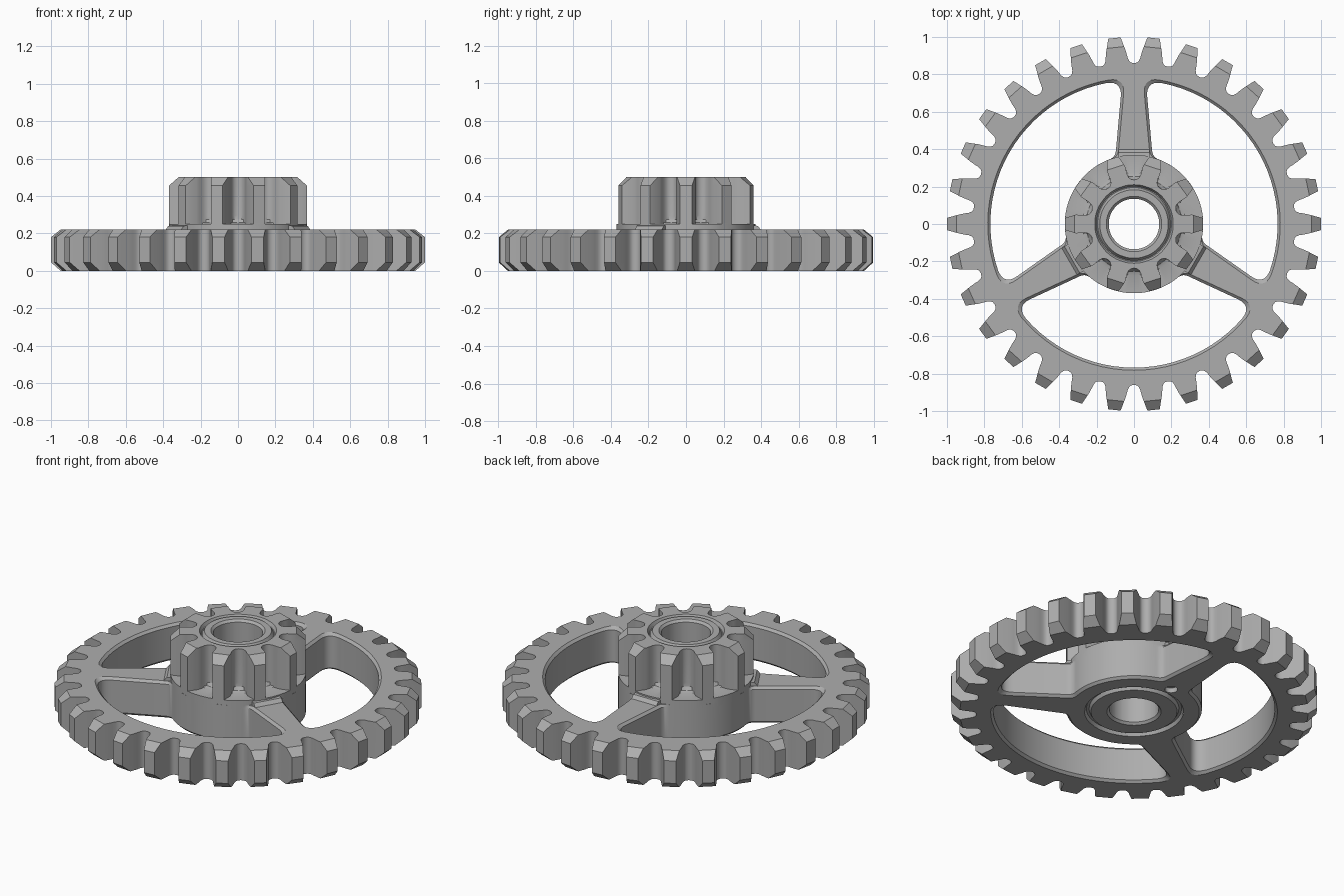
import bpy, bmesh
from math import sin, cos, pi, radians, sqrt, atan2, asin
from mathutils import Vector

if "Cube" in bpy.data.objects:
    bpy.data.objects.remove(bpy.data.objects["Cube"])

grey = bpy.data.materials.new("grey plastic")
grey.use_nodes = True
grey.diffuse_color = (0.42, 0.42, 0.42, 1)
grey.node_tree.nodes["Principled BSDF"].inputs["Base Color"].default_value = (0.42, 0.42, 0.42, 1)

HEIGHT = 0.22      # thickness of the wheel
HUB_R = 0.37
RIM_R = 0.768
EDGE = 0.014       # chamfer of the spoke openings
SEAT_R = 0.27      # where the hub's underside takes over


def finish(bm, name):
    bmesh.ops.remove_doubles(bm, verts=bm.verts, dist=1e-5)
    bmesh.ops.recalc_face_normals(bm, faces=bm.faces)
    mesh = bpy.data.meshes.new(name)
    bm.to_mesh(mesh)
    bm.free()
    mesh.materials.append(grey)
    obj = bpy.data.objects.new(name, mesh)
    bpy.context.collection.objects.link(obj)
    bpy.ops.object.select_all(action='DESELECT')
    obj.select_set(True)
    bpy.context.view_layer.objects.active = obj
    bpy.ops.object.shade_smooth_by_angle(angle=radians(28))
    return obj


def half_width(flank, r):
    for (r1, w1), (r0, w0) in zip(flank, flank[1:]):
        if r0 <= r <= r1:
            return w0 + (w1 - w0) * (r - r0) / (r1 - r0)
    return flank[0][1]


def gear_outline(teeth, flank, root, tip, floor=0):
    """Polar outline of a gear cut at radius tip, its gaps filled up to floor."""
    side = []
    for r, w in flank:
        if r > tip:
            r, w = tip, half_width(flank, tip)
        side.append((w / r, max(r, floor)))
    tooth = [(-a, r) for a, r in reversed(side)] + side + [(pi / teeth, max(root, floor))]
    return [(a + 2 * pi * i / teeth, r) for i in range(teeth) for a, r in tooth]


def add_loop(bm, polar, z):
    return [bm.verts.new((r * cos(a), r * sin(a), z)) for a, r in polar]


def skin(bm, loops):
    for lower, upper in zip(loops, loops[1:]):
        for i in range(len(lower)):
            bm.faces.new((lower[i - 1], lower[i], upper[i], upper[i - 1]))


def cap(bm, loops, normal):
    edges = []
    for loop in loops:
        for i in range(len(loop)):
            pair = (loop[i - 1], loop[i])
            edges.append(bm.edges.get(pair) or bm.edges.new(pair))
    bmesh.ops.triangle_fill(bm, edges=edges, use_beauty=True, normal=normal)


def circle(r, count=60):
    return [(2 * pi * i / count, r) for i in range(count)]


def rounded(p0, corner, p2, steps=7):
    pts = [Vector(p) for p in (p0, corner, p2)]
    out = []
    for i in range(steps + 1):
        t = i / steps
        out.append(pts[0] * (1 - t) ** 2 + pts[1] * 2 * t * (1 - t) + pts[2] * t * t)
    return out


def opening(spoke_angle, grow, hub_grow):
    """Polar outline of the opening that follows one spoke."""
    hub, rim = HUB_R - hub_grow, RIM_R + grow

    def edge(u):
        return Vector((u, 0.096 - grow - 0.09 * (u - 0.4)))

    def meet(r):
        u = r
        for _ in range(8):
            u = sqrt(r * r - edge(u).y ** 2)
        return edge(u)

    def on_arc(r, corner, length):
        a = atan2(corner.y, corner.x) + length / r
        return Vector((r * cos(a), r * sin(a)))

    inner, outer = meet(hub), meet(rim)
    half = rounded(on_arc(hub, inner, 0.035), inner, edge(inner.x + 0.035))
    half += rounded(edge(outer.x - 0.085), outer, on_arc(rim, outer, 0.085))
    polar = [(atan2(p.y, p.x), p.length) for p in half]
    a0, a1 = polar[-1][0], polar[0][0]
    sweep = 2 * pi / 3
    rim_arc = [(a0 + (sweep - 2 * a0) * i / 24, rim) for i in range(1, 24)]
    hub_arc = [(sweep - a1 - (sweep - 2 * a1) * i / 20, hub) for i in range(1, 20)]
    mirrored = [(sweep - a, r) for a, r in reversed(polar)]
    return [(a + spoke_angle, r) for a, r in polar + rim_arc + mirrored + hub_arc]


# Large toothed wheel with rim and three spokes
big = [(1.0, 0.033), (0.935, 0.051), (0.905, 0.057), (0.885, 0.06), (0.871, 0.066), (0.863, 0.075)]
bm = bmesh.new()
tooth_loops = [add_loop(bm, gear_outline(30, big, 0.86, tip), z)
               for z, tip in ((0, 0.95), (0.045, 1.0), (HEIGHT - 0.04, 1.0), (HEIGHT, 0.95))]
skin(bm, tooth_loops)
bottom, top = [tooth_loops[0]], [tooth_loops[-1]]
spokes = [radians(a) for a in (90, 210, 330)]
for angle in spokes:
    loops = [add_loop(bm, opening(angle, g, h), z)
             for z, g, h in ((0, EDGE, EDGE), (EDGE, 0, 0), (HEIGHT - EDGE, 0, 0), (HEIGHT, EDGE, 0))]
    skin(bm, loops)
    bottom.append(loops[0])
    top.append(loops[-1])
# Small round dimple under the rear spoke
dimple = []
for z in (0, 0.03):
    ring = add_loop(bm, circle(0.035, 20), z)
    for v in ring:
        v.co.y += 0.315
    dimple.append(ring)
skin(bm, dimple)
bm.faces.new(dimple[1])
cap(bm, bottom + [dimple[0], add_loop(bm, circle(SEAT_R), 0)], (0, 0, -1))
cap(bm, top + [add_loop(bm, circle(0.3), HEIGHT)], (0, 0, 1))
finish(bm, "large_gear_wheel")

# Hub: collar, small gear, grooved end faces and bore in one skin
small = [(0.37, 0.032), (0.315, 0.05), (0.29, 0.049), (0.27, 0.047), (0.252, 0.05), (0.241, 0.058)]
base = gear_outline(10, small, 0.236, HUB_R)
bm = bmesh.new()


def ring(r, z):
    return add_loop(bm, [(a, r) for a, _ in base], z)


def teeth(z, tip, floor=0):
    return add_loop(bm, gear_outline(10, small, 0.236, tip, floor), z)


loops = [ring(HUB_R, HEIGHT - 0.02), ring(HUB_R, 0.25)]
loops += [teeth(0.25, HUB_R, 0.275), teeth(0.257, HUB_R, 0.255), teeth(0.275, HUB_R, 0.241),
          teeth(0.295, HUB_R), teeth(0.455, HUB_R), teeth(0.5, 0.322)]
loops += [ring(r, z) for r, z in (
    (0.21, 0.5), (0.2, 0.48), (0.195, 0.48), (0.183, 0.5), (0.148, 0.5), (0.135, 0.487),
    (0.135, 0.013), (0.148, 0), (0.235, 0), (0.245, 0.02), (0.26, 0.02), (SEAT_R, 0))]
skin(bm, loops)
finish(bm, "hub_with_small_gear")

# Sloped fillets where the spokes meet the hub
bm = bmesh.new()
profile = [(0.355, 0.21), (0.41, 0.21), (0.398, 0.221), (0.382, 0.24), (0.355, 0.243)]
for angle in spokes:
    sides = []
    for v in (-0.083, 0.083):
        sides.append([bm.verts.new((u * cos(angle) - v * sin(angle),
                                    u * sin(angle) + v * cos(angle), z)) for u, z in profile])
        bm.faces.new(sides[-1])
    skin(bm, sides)
finish(bm, "spoke_fillets")
